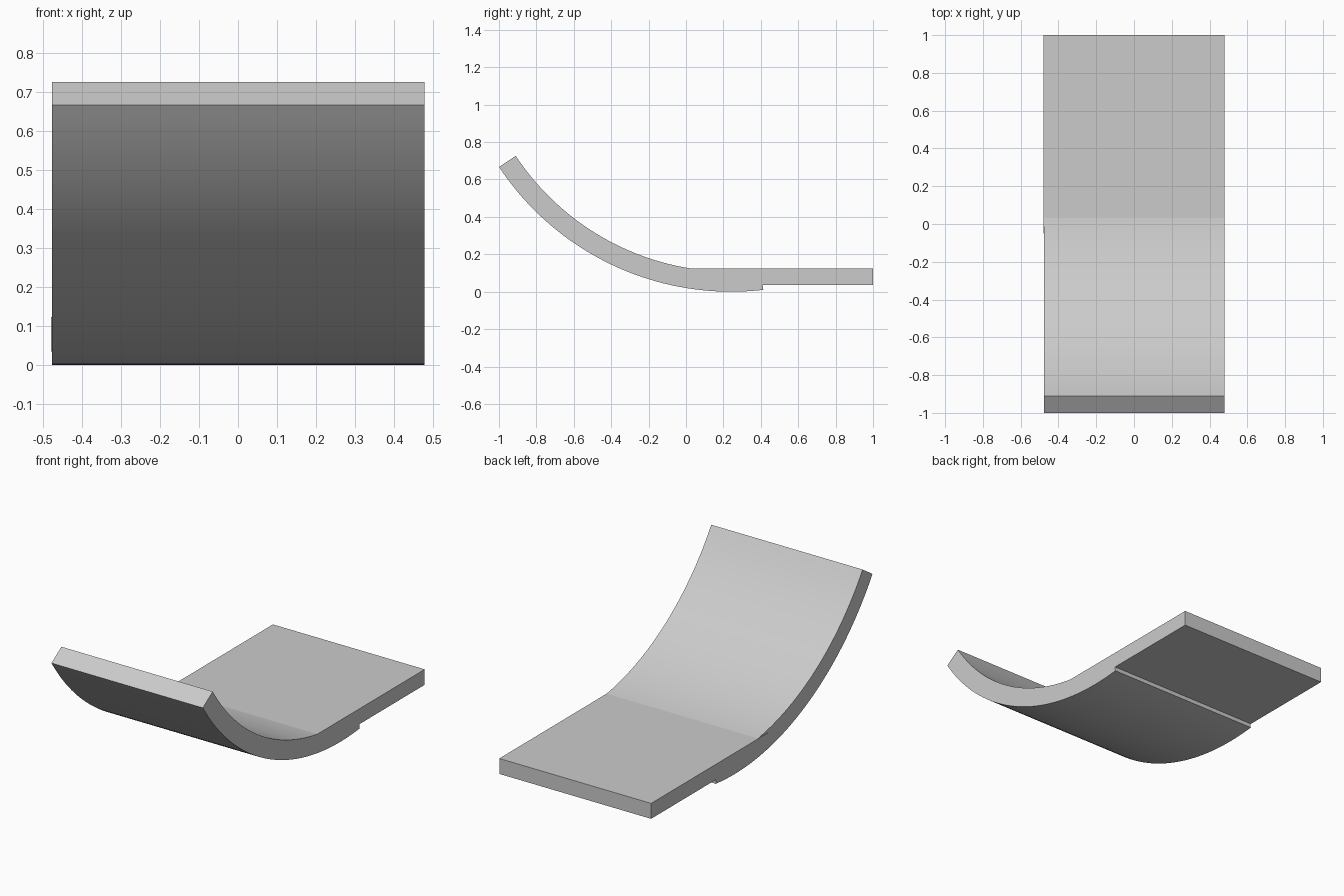
import bpy, bmesh
from math import sin, cos, radians

if "Cube" in bpy.data.objects:
    bpy.data.objects.remove(bpy.data.objects["Cube"])


def extrude_profile(name, profile, x0, x1):
    """Extrude a closed (y, z) outline along x."""
    bm = bmesh.new()
    face = bm.faces.new([bm.verts.new((x0, y, z)) for y, z in profile])
    res = bmesh.ops.extrude_face_region(bm, geom=[face])
    verts = [v for v in res["geom"] if isinstance(v, bmesh.types.BMVert)]
    bmesh.ops.translate(bm, verts=verts, vec=(x1 - x0, 0, 0))
    bmesh.ops.recalc_face_normals(bm, faces=bm.faces)
    mesh = bpy.data.meshes.new(name)
    bm.to_mesh(mesh)
    bm.free()
    obj = bpy.data.objects.new(name, mesh)
    bpy.context.collection.objects.link(obj)
    return obj


def arc(radius, centre, start, end, steps):
    """Points along an arc, angles measured from straight down."""
    angles = [radians(start + (end - start) * i / steps) for i in range(steps + 1)]
    return [(centre[0] + radius * sin(a), centre[1] - radius * cos(a)) for a in angles]


# Curved ramp: a constant-thickness arc touching the ground at its lowest point
OUTER, INNER = 1.489, 1.382
centre = (0.242, OUTER)
profile = arc(OUTER, centre, -56.5, 6.6, 40) + arc(INNER, centre, 6.6, -56.5, 40)
ramp = extrude_profile("curved_ramp", profile, -0.477, 0.478)
bpy.context.view_layer.objects.active = ramp
ramp.select_set(True)
bpy.ops.object.shade_smooth_by_angle(angle=radians(30))

# Flat platform: overlaps the ramp and stands slightly proud on the left
extrude_profile("flat_platform",
                [(-0.05, 0.035), (1.0, 0.035), (1.0, 0.123), (-0.05, 0.123)],
                -0.48, 0.478)
